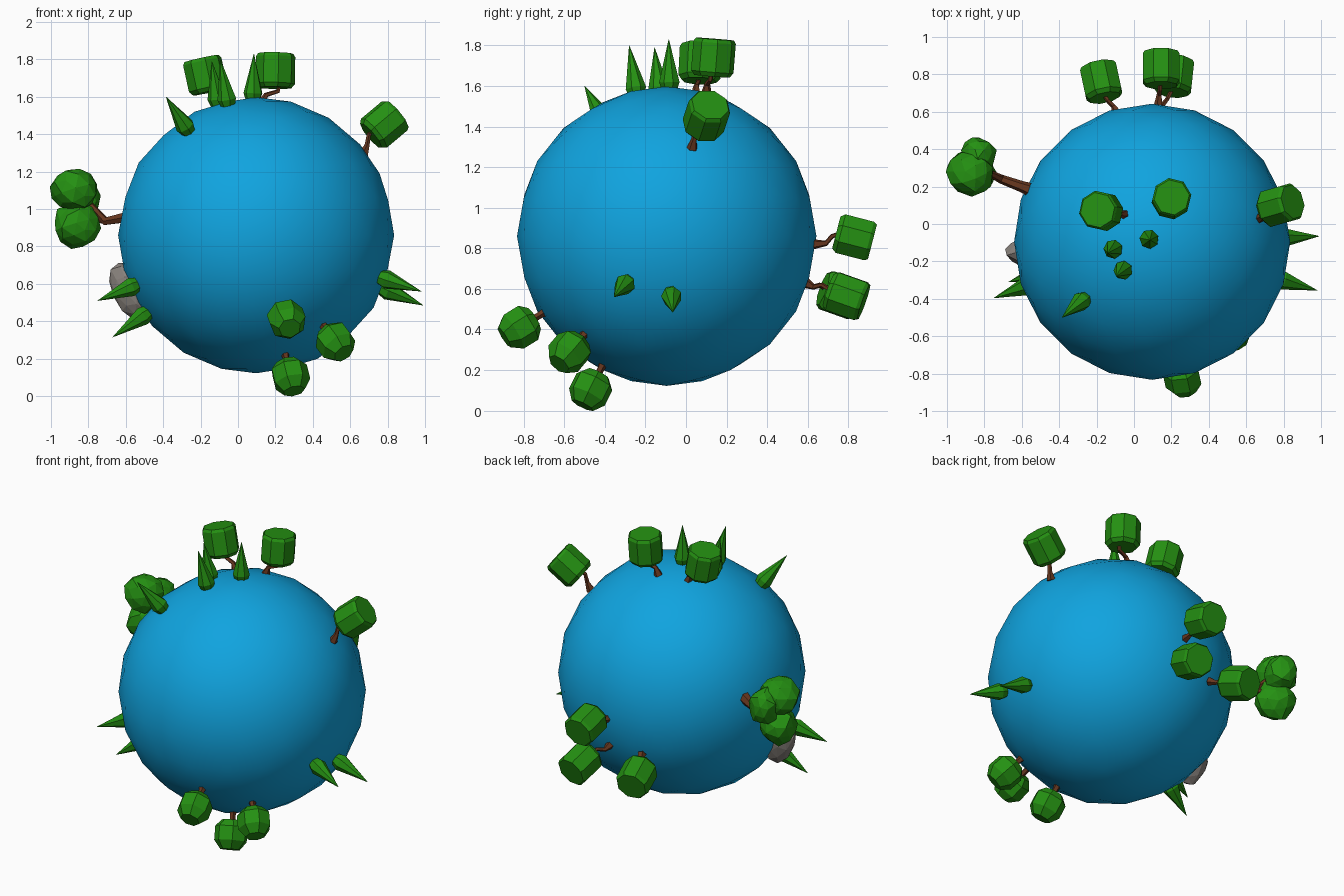
import bpy, bmesh, math, random
from mathutils import Vector, Matrix

if "Cube" in bpy.data.objects:
    bpy.data.objects.remove(bpy.data.objects["Cube"])

random.seed(4)
C = Vector((0.097, -0.095, 0.86))   # planet centre
R = 0.738


def material(name, rgb):
    m = bpy.data.materials.new(name)
    m.diffuse_color = (*rgb, 1)
    m.use_nodes = True
    m.node_tree.nodes["Principled BSDF"].inputs["Base Color"].default_value = m.diffuse_color
    return m


BLUE = material("ocean blue", (0.005, 0.37, 0.74))
GREEN = material("leaf green", (0.018, 0.28, 0.006))
BROWN = material("bark brown", (0.13, 0.036, 0.013))
GREY = material("stone grey", (0.25, 0.225, 0.205))


def finish(bm, name, mat, smooth=False):
    bmesh.ops.recalc_face_normals(bm, faces=bm.faces)
    me = bpy.data.meshes.new(name)
    bm.to_mesh(me)
    bm.free()
    me.materials.append(mat)
    for p in me.polygons:
        p.use_smooth = smooth
    ob = bpy.data.objects.new(name, me)
    bpy.context.collection.objects.link(ob)
    return ob


def frame(origin, axis):
    q = Vector(axis).normalized().to_track_quat('Z', 'Y')
    return Matrix.Translation(origin) @ q.to_matrix().to_4x4()


def skin(bm, rings):
    """Bridge vertex rings and cap both ends."""
    n = len(rings[0])
    for a, b in zip(rings, rings[1:]):
        for i in range(n):
            j = (i + 1) % n
            bm.faces.new((a[i], a[j], b[j], b[i]))
    bm.faces.new(rings[0][::-1])
    bm.faces.new(rings[-1])


def lathe(name, mat, origin, axis, profile, sides):
    """Faceted turned shape; profile is (radius, height) along the axis."""
    bm = bmesh.new()
    m = frame(origin, axis)
    rings = []
    for r, h in profile:
        rings.append([bm.verts.new(m @ Vector((r * math.cos(t), r * math.sin(t), h)))
                      for t in (math.tau * (i + 0.5) / sides for i in range(sides))])
    skin(bm, rings)
    return finish(bm, name, mat)


def branch(name, points, radii, sides=5):
    """Tapered tube through the points."""
    bm = bmesh.new()
    pts = [Vector(p) for p in points]
    rings = []
    for i, p in enumerate(pts):
        d = pts[min(i + 1, len(pts) - 1)] - pts[max(i - 1, 0)]
        m = frame(p, d)
        rings.append([bm.verts.new(m @ Vector((radii[i] * math.cos(t), radii[i] * math.sin(t), 0)))
                      for t in (math.tau * k / sides for k in range(sides))])
    skin(bm, rings)
    return finish(bm, name, BROWN)


def blob(name, mat, centre, axis, size, subdiv=2, jitter=0.1):
    """Lumpy faceted ball."""
    bm = bmesh.new()
    bmesh.ops.create_icosphere(bm, subdivisions=subdiv, radius=1)
    for v in bm.verts:
        v.co *= 1 + random.uniform(-jitter, jitter)
    bm.transform(frame(centre, axis) @ Matrix.Diagonal((*size, 1)))
    return finish(bm, name, mat)


# Planet
bm = bmesh.new()
bmesh.ops.create_icosphere(bm, subdivisions=3, radius=R)
bm.transform(Matrix.Translation(C))
finish(bm, "planet", BLUE, smooth=True)

# Spiky bushes: tip positions, optional base for the upright ones
spikes = [
    ((-0.14, -0.155, 1.79), (-0.105, -0.13, 1.54)),
    ((-0.095, -0.28, 1.80), (-0.05, -0.24, 1.54)),
    ((0.085, -0.085, 1.83), (0.08, -0.08, 1.57)),
    ((-0.385, -0.50, 1.60), None),
    ((-0.75, -0.396, 0.51), None),
    ((-0.67, -0.31, 0.315), None),
    ((0.98, -0.355, 0.56), None),
    ((0.99, -0.065, 0.485), None),
]
for i, (tip, base) in enumerate(spikes):
    tip = Vector(tip)
    base = Vector(base) if base else C + (tip - C).normalized() * 0.715
    h = (tip - base).length
    lathe(f"spike_bush_{i + 1}", GREEN, base, tip - base,
          [(0.035, 0), (0.052, 0.05), (0.026, 0.6 * h), (0.001, h)], 7)

# Block-topped trees: crown centre, crown axis, trunk path
CROWN = [(0.088, -0.092), (0.106, -0.07), (0.106, 0.075), (0.095, 0.092)]
trees = [
    ((0.20, 0.135, 1.74), (0.02, 0.08, 1), [(0.13, 0.10, 1.56), (0.15, 0.105, 1.61), (0.215, 0.12, 1.63), (0.225, 0.125, 1.68)]),
    ((-0.175, 0.07, 1.715), (-0.22, 0.05, 1), [(-0.05, 0.05, 1.55), (-0.07, 0.05, 1.60), (-0.135, 0.06, 1.62), (-0.15, 0.065, 1.66)]),
    ((0.78, 0.10, 1.45), (0.74, 0.21, 0.62), [(0.67, 0.03, 1.29), (0.69, 0.04, 1.34), (0.70, 0.05, 1.40), (0.74, 0.08, 1.42)]),
    ((0.145, 0.83, 0.855), (0, 0.96, -0.25), [(0.13, 0.62, 0.82), (0.135, 0.69, 0.825), (0.14, 0.72, 0.86), (0.145, 0.78, 0.88)]),
    ((-0.175, 0.76, 0.57), (-0.2, 0.93, -0.33), [(-0.09, 0.59, 0.63), (-0.11, 0.63, 0.61), (-0.14, 0.66, 0.62), (-0.165, 0.70, 0.59)]),
    ((0.215, 0.79, 0.565), (0.1, 0.93, -0.33), [(0.14, 0.59, 0.63), (0.15, 0.63, 0.61), (0.18, 0.67, 0.62), (0.205, 0.72, 0.59)]),
]
for i, (centre, axis, path) in enumerate(trees):
    lathe(f"block_tree_crown_{i + 1}", GREEN, centre, axis, CROWN, 8)
    branch(f"block_tree_trunk_{i + 1}", path, [0.028, 0.014, 0.012, 0.011])

# Round-topped trees with straight radial trunks
ROUND = [(0.062, -0.085), (0.1, -0.045), (0.1, 0.04), (0.06, 0.092)]
for i, p in enumerate([(0.26, -0.82, 0.41), (0.52, -0.575, 0.29), (0.28, -0.47, 0.107)]):
    p = Vector(p)
    d = (p - C).normalized()
    lathe(f"round_tree_crown_{i + 1}", GREEN, p, d, ROUND, 7)
    branch(f"round_tree_trunk_{i + 1}", [C + d * 0.70, C + d * 0.745, p], [0.03, 0.018, 0.018])

# Large crooked tree with clustered leaves
branch("large_tree_trunk", [(-0.52, 0.17, 0.98), (-0.60, 0.20, 0.955), (-0.71, 0.24, 0.935),
                            (-0.77, 0.27, 1.0), (-0.84, 0.30, 1.08)], [0.042, 0.03, 0.024, 0.018, 0.014], 6)
branch("large_tree_branch", [(-0.70, 0.24, 0.935), (-0.77, 0.28, 0.95), (-0.86, 0.30, 0.95)], [0.02, 0.016, 0.012])
blob("large_tree_leaves_top", GREEN, (-0.87, 0.27, 1.10), (-0.3, 0.1, 1), (0.115, 0.13, 0.12))
blob("large_tree_leaves_low", GREEN, (-0.865, 0.28, 0.915), (-0.3, 0.1, 1), (0.115, 0.13, 0.12))
blob("large_tree_leaves_back", GREEN, (-0.83, 0.37, 1.06), (-0.2, 0.3, 1), (0.09, 0.1, 0.12))

# Flat rock lying against the planet
d = Vector((-0.9, -0.08, -0.39)).normalized()
blob("rock", GREY, C + d * 0.735, (d.z, 0, -d.x), (0.07, 0.1, 0.155), 2, 0.08)
